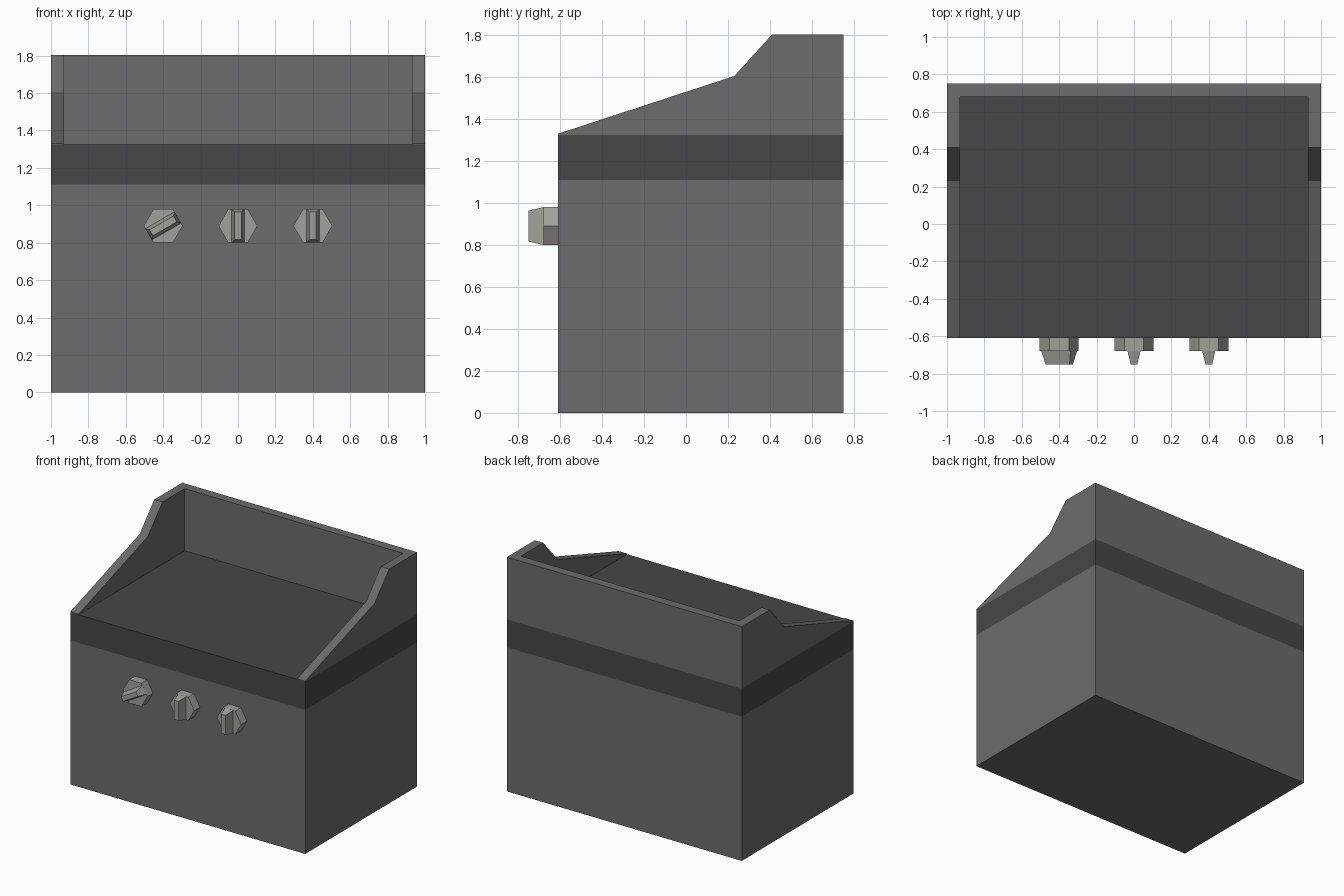
import bpy, bmesh, math
from mathutils import Matrix, Vector

if "Cube" in bpy.data.objects:
    bpy.data.objects.remove(bpy.data.objects["Cube"])


def material(name, rgb):
    m = bpy.data.materials.new(name)
    m.diffuse_color = (*rgb, 1)
    m.use_nodes = True
    m.node_tree.nodes["Principled BSDF"].inputs["Base Color"].default_value = m.diffuse_color
    return m


GREY = material("cabinet grey", (0.150, 0.150, 0.155))
DARK = material("dark cooktop", (0.063, 0.063, 0.063))
KNOB = material("pale knob", (0.37, 0.35, 0.32))

FRONT, BACK, WALL = -0.61, 0.75, 0.07
BAND_LOW, FLOOR = 1.11, 1.325


def make_object(name, bm, *mats):
    bmesh.ops.recalc_face_normals(bm, faces=bm.faces)
    me = bpy.data.meshes.new(name)
    bm.to_mesh(me)
    bm.free()
    for m in mats:
        me.materials.append(m)
    ob = bpy.data.objects.new(name, me)
    bpy.context.collection.objects.link(ob)
    return ob


def extrude_profile(name, yz, half_width, *mats):
    """Side profile in y/z swept across x."""
    bm = bmesh.new()
    face = bm.faces.new([bm.verts.new((-half_width, y, z)) for y, z in yz])
    ext = bmesh.ops.extrude_face_region(bm, geom=[face])
    verts = [g for g in ext["geom"] if isinstance(g, bmesh.types.BMVert)]
    bmesh.ops.translate(bm, verts=verts, vec=(2 * half_width, 0, 0))
    return make_object(name, bm, *mats)


# Cabinet with stepped side walls; a pocket is cut above the cooktop
body = extrude_profile("stove_body", [
    (FRONT, 0), (BACK, 0), (BACK, 1.803), (0.41, 1.803),
    (0.23, 1.605), (FRONT, 1.33)], 1.0, GREY, DARK)
pocket = extrude_profile("pocket_cutter", [
    (-1, FLOOR), (BACK - WALL, FLOOR), (BACK - WALL, 2.2), (-1, 2.2)],
    1.0 - WALL, GREY)
pocket.hide_render = True
cut = body.modifiers.new("pocket", "BOOLEAN")
cut.operation, cut.solver, cut.object = "DIFFERENCE", "EXACT", pocket
dg = bpy.context.evaluated_depsgraph_get()
bm = bmesh.new()
bm.from_object(body, dg)
body.modifiers.clear()
bpy.data.objects.remove(pocket)

# Dark band around the cabinet and the cooktop floor, chosen by height
for z in (BAND_LOW, FLOOR):
    bmesh.ops.bisect_plane(bm, geom=bm.verts[:] + bm.edges[:] + bm.faces[:],
                           dist=1e-4, plane_co=(0, 0, z), plane_no=(0, 0, 1))
for f in bm.faces:
    z = f.calc_center_median().z
    f.material_index = 1 if BAND_LOW < z < FLOOR + 0.001 else 0
bm.to_mesh(body.data)
bm.free()


def knob(name, x, turn):
    """Hexagonal base with a tapered grip; local z points out of the front."""
    bm = bmesh.new()
    r = 0.104
    hexa = bmesh.ops.create_cone(bm, cap_ends=True, segments=6, radius1=r,
                                 radius2=r, depth=0.07)["verts"]
    if max(v.co.x for v in hexa) < r - 0.001:      # put corners on local x
        bmesh.ops.rotate(bm, verts=hexa, matrix=Matrix.Rotation(math.pi / 6, 3, "Z"))
    bmesh.ops.translate(bm, verts=hexa, vec=(0, 0, 0.035))
    grip = bmesh.ops.create_cube(bm, size=1)["verts"]
    for v in grip:
        top = v.co.z > 0
        v.co = Vector((math.copysign(0.018 if top else 0.035, v.co.x),
                       math.copysign(0.074 if top else 0.09, v.co.y),
                       0.14 if top else 0.069))
    ob = make_object(name, bm, KNOB)
    ob.matrix_world = (Matrix.Translation((x, FRONT, 0.89))
                       @ Matrix.Rotation(math.pi / 2, 4, "X")
                       @ Matrix.Rotation(turn, 4, "Z"))


# Three knobs, the left one turned
knob("knob_left", -0.4, math.radians(-60))
knob("knob_middle", 0.0, 0)
knob("knob_right", 0.4, 0)
